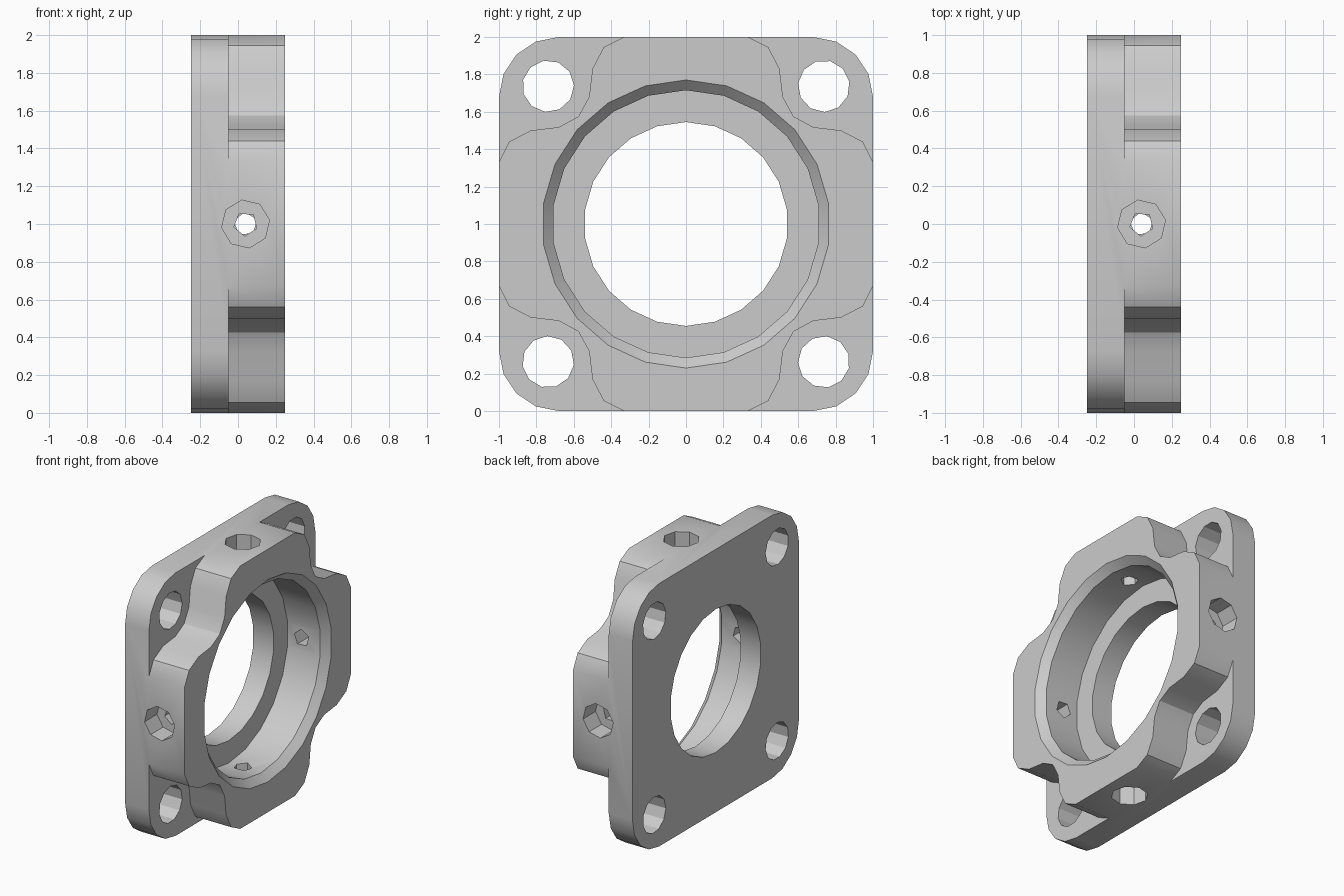
import bpy, math
from mathutils import Matrix, Vector

if "Cube" in bpy.data.objects:
    bpy.data.objects.remove(bpy.data.objects["Cube"], do_unlink=True)

grey = bpy.data.materials.new("machined grey")
grey.use_nodes = True
colour = (0.6, 0.6, 0.6, 1)
grey.diffuse_color = colour
grey.node_tree.nodes["Principled BSDF"].inputs["Base Color"].default_value = colour


def make(name, verts, faces):
    mesh = bpy.data.meshes.new(name)
    mesh.from_pydata(verts, [], faces)
    mesh.materials.append(grey)
    obj = bpy.data.objects.new(name, mesh)
    bpy.context.collection.objects.link(obj)
    return obj


def loft(name, rings):
    """Skin equal rings of points into a capped solid."""
    n = len(rings[0])
    verts = [p for ring in rings for p in ring]
    faces = [tuple(reversed(range(n))), tuple(range(len(verts) - n, len(verts)))]
    for k in range(len(rings) - 1):
        for i in range(n):
            a, b = k * n + i, k * n + (i + 1) % n
            faces.append((a, b, b + n, a + n))
    return make(name, verts, faces)


def prism(name, outline, x0, x1):
    """Extrude a counter-clockwise (y, z) outline along x."""
    return loft(name, [[(x, y, z) for y, z in outline] for x in (x0, x1)])


def lathe(name, profile, sides, phase=0.0):
    """Turn (distance along x, radius) pairs about the x axis."""
    turns = [2 * math.pi * (i + phase) / sides for i in range(sides)]
    return loft(name, [[(x, r * math.cos(t), r * math.sin(t)) for t in turns]
                       for x, r in profile])


def cut(target, cutter):
    cutter.hide_render = True
    mod = target.modifiers.new("cut", 'BOOLEAN')
    mod.operation, mod.solver, mod.object = 'DIFFERENCE', 'EXACT', cutter
    bpy.context.view_layer.objects.active = target
    bpy.ops.object.modifier_apply(modifier=mod.name)
    bpy.data.objects.remove(cutter, do_unlink=True)


# Rounded square block
R = 0.32
outline = []
for q, (cy, cz) in enumerate(((1, 1), (-1, 1), (-1, -1), (1, -1))):
    for i in range(5):
        t = math.pi / 2 * (q + i / 4)
        outline.append((cy * (1 - R) + R * math.cos(t), cz * (1 - R) + R * math.sin(t)))
housing = prism("flange_housing", outline, -0.25, 0.25)

# Corner reliefs that leave the cross-shaped raised body, with a bolt hole in each
half = [(0.15, 1.1), (0.33, 1.0), (0.44, 0.945), (0.5, 0.83), (0.518, 0.68), (0.575, 0.575)]
notch = half + [(z, y) for y, z in reversed(half[:-1])] + [(1.1, 1.1)]
for q in range(4):
    spin = Matrix.Rotation(q * math.pi / 2, 4, 'X')
    relief = prism("corner_relief", notch, -0.05, 0.4)
    relief.data.transform(spin)
    cut(housing, relief)
    bolt = lathe("bolt_hole", [(-0.4, 0.138), (0.4, 0.138)], 11, 0.3)
    bolt.data.transform(spin @ Matrix.Translation((0, 0.737, 0.737)))
    cut(housing, bolt)

# Chamfered seat and smaller through bore
cut(housing, lathe("bore", [(-0.4, 0.545), (-0.08, 0.545), (-0.08, 0.715), (0.195, 0.715),
                            (0.25, 0.77), (0.3, 0.82)], 22, 0.5))

# Counterbored port in the middle of each side
for q in range(4):
    aim = (Matrix.Translation((0.04, 0, 0)) @ Matrix.Rotation(q * math.pi / 2, 4, 'X')
           @ Matrix.Rotation(math.pi / 2, 4, 'Z'))
    for port in (lathe("port_counterbore", [(0.85, 0.128), (1.1, 0.128)], 8, 0.2),
                 lathe("port_drilling", [(0.6, 0.064), (0.9, 0.064)], 5, 0.2)):
        port.data.transform(aim)
        cut(housing, port)

housing.data.transform(Matrix.Translation(Vector((0, 0, 1))))
bpy.ops.object.select_all(action='DESELECT')
housing.select_set(True)
bpy.context.view_layer.objects.active = housing
bpy.ops.object.shade_smooth_by_angle(angle=math.radians(30))
